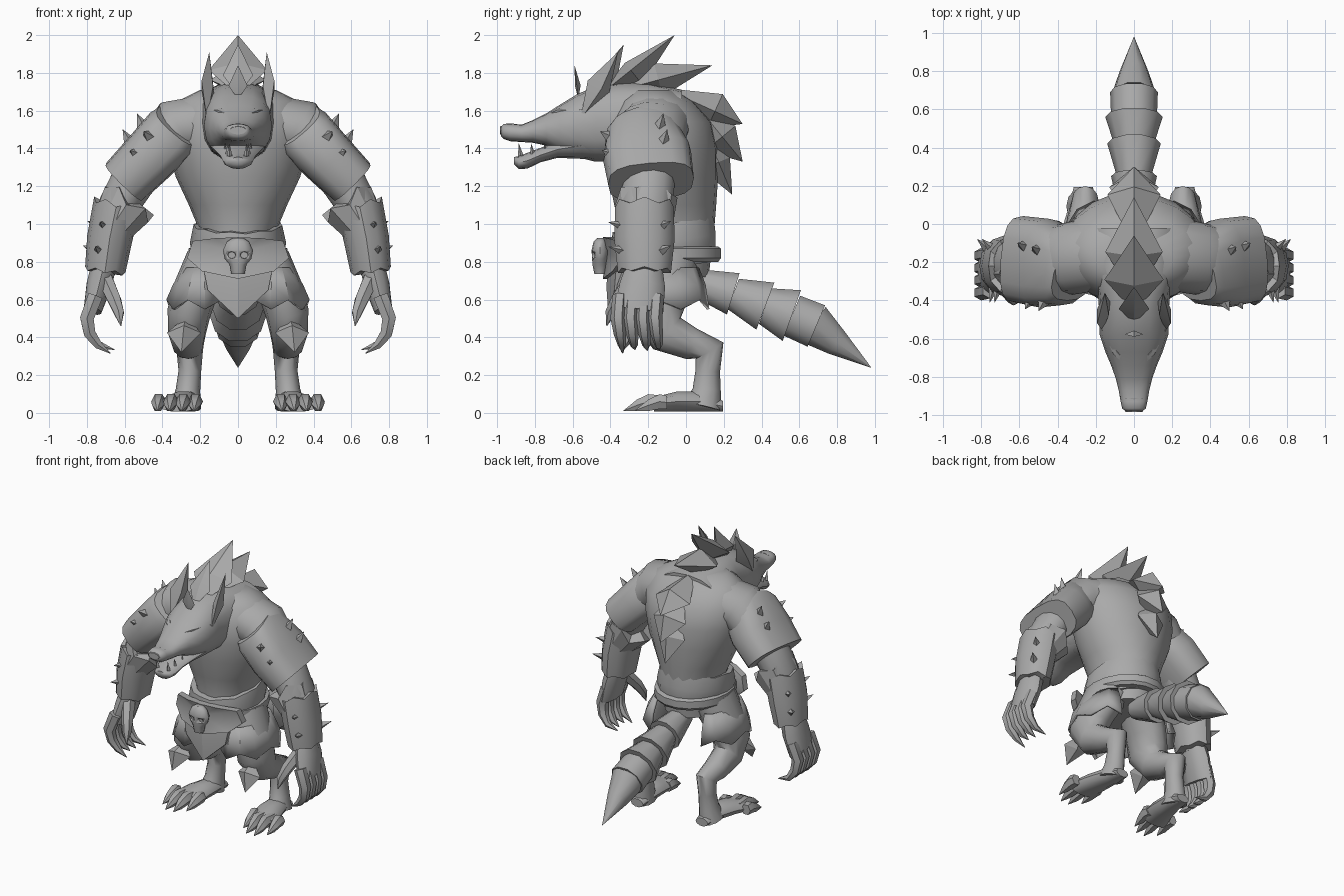
import bpy, bmesh, math
from mathutils import Vector as V

GREY = bpy.data.materials.new("stone_grey")
GREY.diffuse_color = (0.4, 0.4, 0.4, 1)


def finish(bm, name, mirror=False, angle=35, solid=0):
    bmesh.ops.recalc_face_normals(bm, faces=bm.faces)
    me = bpy.data.meshes.new(name)
    bm.to_mesh(me)
    bm.free()
    ob = bpy.data.objects.new(name, me)
    bpy.context.collection.objects.link(ob)
    me.materials.append(GREY)
    bpy.ops.object.select_all(action='DESELECT')
    ob.select_set(True)
    bpy.context.view_layer.objects.active = ob
    bpy.ops.object.shade_smooth_by_angle(angle=math.radians(angle))
    if solid:
        ob.modifiers.new("thickness", 'SOLIDIFY').thickness = solid
    if mirror:
        ob.modifiers.new("mirror", 'MIRROR').use_mirror_merge = False
    return ob


def loft(bm, rings, n=12, ref=(1, 0, 0), axis=None, zig=(0, 0), power=1):
    """Rings are (x, y, z, radius along ref, other radius); zig makes jagged
    ends and a power below 1 squares off the section."""
    pts = [V(r[:3]) for r in rings]
    last, rows = len(rings) - 1, []

    def wave(f):
        return math.copysign(abs(f) ** power, f)
    for i, r in enumerate(rings):
        t = V(axis) if axis else pts[min(i + 1, last)] - pts[max(i - 1, 0)]
        t.normalize()
        u = V(ref) - t * t.dot(V(ref))
        u.normalize()
        w = t.cross(u)
        z = zig[0] if i == 0 else zig[1] if i == last else 0
        a, b = r[3], r[-1]
        rows.append([bm.verts.new(pts[i] + u * a * wave(math.cos(k * math.tau / n))
                                  + w * b * wave(math.sin(k * math.tau / n))
                                  + t * (z if k % 2 else 0)) for k in range(n)])
    for p, q in zip(rows, rows[1:]):
        for k in range(n):
            bm.faces.new((p[k], p[(k + 1) % n], q[(k + 1) % n], q[k]))
    for row, r in ((rows[0], rings[0]), (rows[-1], rings[-1])):
        c = bm.verts.new(r[:3])
        for k in range(n):
            bm.faces.new((row[k], row[(k + 1) % n], c))


def part(name, rings, mirror=False, angle=35, **kw):
    bm = bmesh.new()
    loft(bm, rings, **kw)
    return finish(bm, name, mirror, angle)


def spike(bm, base, tip, r, n=4):
    ref = (0, 0, 1) if abs(tip[2] - base[2]) < 0.07 else (1, 0, 0)
    loft(bm, [(*base, r, r), (*tip, 0.001, 0.001)], n, ref)


def leaf(bm, base, tip, half, over, under, side=(1, 0, 0), mid=0.42):
    base, tip, side = V(base), V(tip), V(side)
    m, n = base.lerp(tip, mid), side.cross((tip - base).normalized())
    ring = [bm.verts.new(m + o) for o in (side * half, n * over, -side * half, -n * under)]
    for end in (base, tip):
        e = bm.verts.new(end)
        for k in range(4):
            bm.faces.new((ring[k], ring[(k + 1) % 4], e))


def plate(bm, outline, y, bend, thick):
    rows = [[bm.verts.new((x, y + d + bend * x * x, z)) for x, z in outline] for d in (0, thick)]
    n = len(outline)
    for row in rows:
        c = bm.verts.new(sum((v.co for v in row), V()) / n + V((0, -0.035, 0)))
        for k in range(n):
            bm.faces.new((row[k], row[(k + 1) % n], c))
    for k in range(n):
        bm.faces.new((rows[0][k], rows[0][(k + 1) % n], rows[1][(k + 1) % n], rows[1][k]))


# Body
part("torso", [(0, -.12, .72, .2, .24), (0, -.1, .98, .21, .25), (0, -.11, 1.1, .26, .27),
               (0, -.12, 1.25, .33, .29), (0, -.13, 1.4, .37, .3), (0, -.14, 1.54, .38, .28),
               (0, -.16, 1.65, .32, .2), (0, -.18, 1.71, .2, .12)], n=20, axis=(0, 0, 1), angle=60)
part("neck_and_skull", [(0, -.02, 1.54, .25, .17), (0, -.2, 1.55, .24, .2), (0, -.36, 1.54, .19, .21),
                        (0, -.48, 1.53, .18, .2), (0, -.58, 1.52, .18, .165), (0, -.67, 1.505, .15, .125),
                        (0, -.74, 1.5, .12, .085), (0, -.81, 1.49, .095, .06), (0, -.87, 1.48, .08, .046),
                        (0, -.93, 1.485, .07, .047), (0, -.965, 1.49, .062, .04), (0, -.98, 1.49, .045, .025)],
     n=16, axis=(0, -1, 0), angle=50, power=.85)
part("lower_jaw", [(0, -.4, 1.42, .15, .09), (0, -.55, 1.415, .15, .07), (0, -.68, 1.395, .125, .045),
                   (0, -.77, 1.365, .095, .038), (0, -.84, 1.335, .08, .042), (0, -.885, 1.325, .065, .034),
                   (0, -.91, 1.335, .035, .02)], n=12, axis=(0, -1, 0), angle=50)

# Head details
bm = bmesh.new()
for x, y in ((.05, -.945), (.06, -.88), (.075, -.81)):
    spike(bm, (x, y, 1.46), (x, y, 1.4), .016)
    spike(bm, (x * .9, y + .07, 1.36), (x * .9, y + .06, 1.425), .015)
finish(bm, "teeth", True)
bm = bmesh.new()
leaf(bm, (.165, -.56, 1.55), (.152, -.36, 1.91), .075, .03, .04, (.45, -.75, .48), .48)
finish(bm, "ears", True)
bm = bmesh.new()
loft(bm, [(.03, -.73, 1.565, .02, .02), (.09, -.67, 1.59, .025, .025), (.16, -.55, 1.6, .01, .01)], 6, (0, 0, 1))
finish(bm, "brows", True)
bm = bmesh.new()
loft(bm, [(0, -.91, 1.505, .06, .028), (0, -.985, 1.495, .045, .022)], 8, axis=(0, -1, 0))
finish(bm, "nose")

# Mane of overlapping ridged locks from brow to mid back
bm = bmesh.new()
for y, z, ty, tz, half, over, under, mid in (
        (-.57, 1.66, -.59, 1.84, .05, .01, .02, .4), (-.52, 1.68, -.33, 1.95, .08, .02, .09, .4),
        (-.46, 1.68, -.06, 2.0, .155, .05, .1, .42), (-.38, 1.7, .14, 1.84, .15, .09, .09, .45),
        (-.12, 1.72, .3, 1.53, .14, .1, .1, .65), (.03, 1.66, .3, 1.33, .13, .09, .12, .6),
        (.1, 1.5, .245, 1.155, .11, .065, .1, .5)):
    leaf(bm, (0, y, z), (0, ty, tz), half, over, under, mid=mid)
finish(bm, "mane", angle=20)

# Arms and armour
part("arms", [(.15, -.15, 1.53, .19, .16), (.33, -.18, 1.5, .19, .165), (.46, -.19, 1.36, .17, .13),
              (.56, -.2, 1.22, .14, .12), (.63, -.21, 1.1, .14, .11), (.68, -.22, .92, .11, .09),
              (.71, -.22, .74, .08, .06)], True, 60, n=14, ref=(0, 1, 0))
part("shoulder_pads", [(.315, -.26, 1.525, .15, .14), (.35, -.24, 1.485, .19, .155), (.47, -.205, 1.355, .235, .15),
                       (.598, -.185, 1.225, .228, .14)], True, n=16, ref=(0, 1, 0), power=.7)
bm = bmesh.new()
for b, t in (((.47, -.4, 1.46), (.5, -.455, 1.49)), ((.54, -.395, 1.37), (.57, -.445, 1.39)),
             ((.5, -.14, 1.51), (.535, -.12, 1.585)), ((.57, -.12, 1.43), (.61, -.1, 1.5))):
    spike(bm, b, t, .036)
finish(bm, "shoulder_spikes", True, 20)
part("elbow_cuffs", [(.56, -.21, 1.14, .165, .155), (.66, -.22, .99, .15, .11)], True, 20,
     n=10, ref=(0, 1, 0), axis=(.63, 0, -.78), zig=(.05, .04))
part("bracers", [(.645, -.22, 1.09, .155, .125), (.68, -.22, .92, .16, .12), (.705, -.22, .74, .14, .108)],
     True, n=12, ref=(0, 1, 0), zig=(-.03, -.02))
bm = bmesh.new()
for x, z in ((.71, .99), (.735, .86)):
    spike(bm, (x, -.33, z), (x + .02, -.41, z + .02), .028)
    spike(bm, (x + .03, -.13, z), (x + .085, -.08, z + .025), .028)
finish(bm, "bracer_spikes", True, 20)

# Clawed hands
bm = bmesh.new()
loft(bm, [(.71, -.22, .78, .095, .07), (.735, -.23, .68, .12, .07), (.77, -.25, .54, .13, .05)], 10, (0, 1, 0))
for k in range(4):
    y, d = -.35 + k * .065, (0, .02, .015, -.02)[k]
    loft(bm, [(.755, y, .62, .04, .045), (.8, y - .01, .5, .04, .042), (.785, y, .42, .033, .036),
              (.74, y + .01, .36, .022, .025), (.675 + d, y + .015, .315 + abs(d), .002, .002)], 6, (0, 1, 0))
loft(bm, [(.7, -.28, .7, .05, .045), (.655, -.36, .6, .038, .04), (.63, -.4, .53, .028, .03),
          (.62, -.42, .46, .002, .002)], 6, (0, 1, 0))
finish(bm, "hands", True, 45)

# Legs bent backward at the hock
part("legs", [(.15, -.12, .8, .13, .18), (.22, -.14, .66, .12, .165), (.26, -.16, .53, .115, .155),
              (.27, -.1, .42, .1, .11), (.265, .03, .365, .085, .085), (.255, .125, .33, .07, .085),
              (.255, .115, .22, .06, .065), (.265, .11, .12, .065, .075), (.275, .09, .03, .08, .1)],
     True, 60, n=12)
bm = bmesh.new()
loft(bm, [(.265, .195, .035, .05, .03), (.27, .08, .06, .075, .055), (.29, -.05, .06, .095, .055),
          (.315, -.17, .045, .115, .04)], 10, axis=(0, -1, 0))
for x, tip in ((.225, -.27), (.29, -.33), (.355, -.33), (.42, -.27)):
    loft(bm, [(x, -.1, .055, .036, .04), (x, tip + .13, .06, .04, .045), (x + .005, tip + .07, .04, .03, .035),
              (x + .008, tip, .012, .002, .002)], 6, axis=(0, -1, 0))
finish(bm, "feet", True, 45)
bm = bmesh.new()
leaf(bm, (.275, -.22, .51), (.3, -.345, .32), .09, .03, .07, mid=.45)
finish(bm, "knee_guards", True, 20)

# Tail with flared armour segments
bm = bmesh.new()
joints = [(.02, .7, .07, .1), (.25, .63, .09, .12), (.42, .565, .105, .14), (.56, .515, .12, .15),
          (.69, .46, .11, .125)]
for (y, z, r, _), (y2, z2, _, r2) in zip(joints, joints[1:]):
    loft(bm, [(0, y, z, r, r), (0, y2, z2, r2, r2)], 10)
loft(bm, [(0, .67, .47, .12, .12), (0, .8, .37, .075, .075), (0, .98, .24, .001, .001)], 10)
finish(bm, "tail", angle=40)

# Waist wrap, belt and cloth
part("waist_wrap", [(0, -.12, .76, .215, .27), (0, -.12, .83, .24, .285), (0, -.12, .9, .255, .285),
                    (0, -.12, .99, .235, .275)], n=18, axis=(0, -.16, 1), zig=(0, .01))
part("belt", [(0, -.11, .8, .245, .285), (0, -.11, .82, .265, .3), (0, -.11, .87, .262, .3),
              (0, -.11, .88, .24, .285)], n=18, axis=(0, 0, 1))
bm = bmesh.new()
plate(bm, [(-.24, .91), (-.12, .925), (0, .93), (.12, .925), (.24, .91), (.27, .82), (.19, .75),
           (0, .71), (-.19, .75), (-.27, .82)], -.44, 1.4, .05)
finish(bm, "belt_plate")
bm = bmesh.new()
plate(bm, [(-.18, .75), (0, .76), (.18, .75), (.16, .65), (0, .5), (-.16, .65)], -.41, 1.2, .03)
finish(bm, "front_cloth", angle=20)

# Thigh flaps wrap the outer side of each hip
bm = bmesh.new()
rows = []
for z, rx, ry, zig in ((.77, .1, .2, 0), (.68, .155, .235, 0), (.6, .19, .255, .05)):
    rows.append([bm.verts.new((.19 + rx * math.cos(a), -.13 + ry * math.sin(a), z - (zig if k % 2 else 0)))
                 for k, a in enumerate(math.radians(-125 + 30 * j) for j in range(8))])
for p, q in zip(rows, rows[1:]):
    for k in range(7):
        bm.faces.new((p[k], p[k + 1], q[k + 1], q[k]))
finish(bm, "thigh_flaps", True, 30, .015)

# Skull buckle with carved eye sockets
bm = bmesh.new()
loft(bm, [(0, -.45, .925, .03, .02), (0, -.455, .905, .06, .035), (0, -.455, .86, .08, .045),
          (0, -.455, .815, .07, .042), (0, -.455, .785, .045, .04), (0, -.455, .735, .035, .03)],
     12, axis=(0, 0, -1))
skull = finish(bm, "skull_buckle", angle=45)
bm = bmesh.new()
for x in (-.033, .033):
    loft(bm, [(x, -.52, .835, .023, .02), (x, -.472, .835, .02, .018)], 8, axis=(0, 1, 0))
cutter = finish(bm, "socket_cutter")
cutter.hide_render = True
cutter.hide_set(True)
cut = skull.modifiers.new("sockets", 'BOOLEAN')
cut.operation, cut.object = 'DIFFERENCE', cutter
